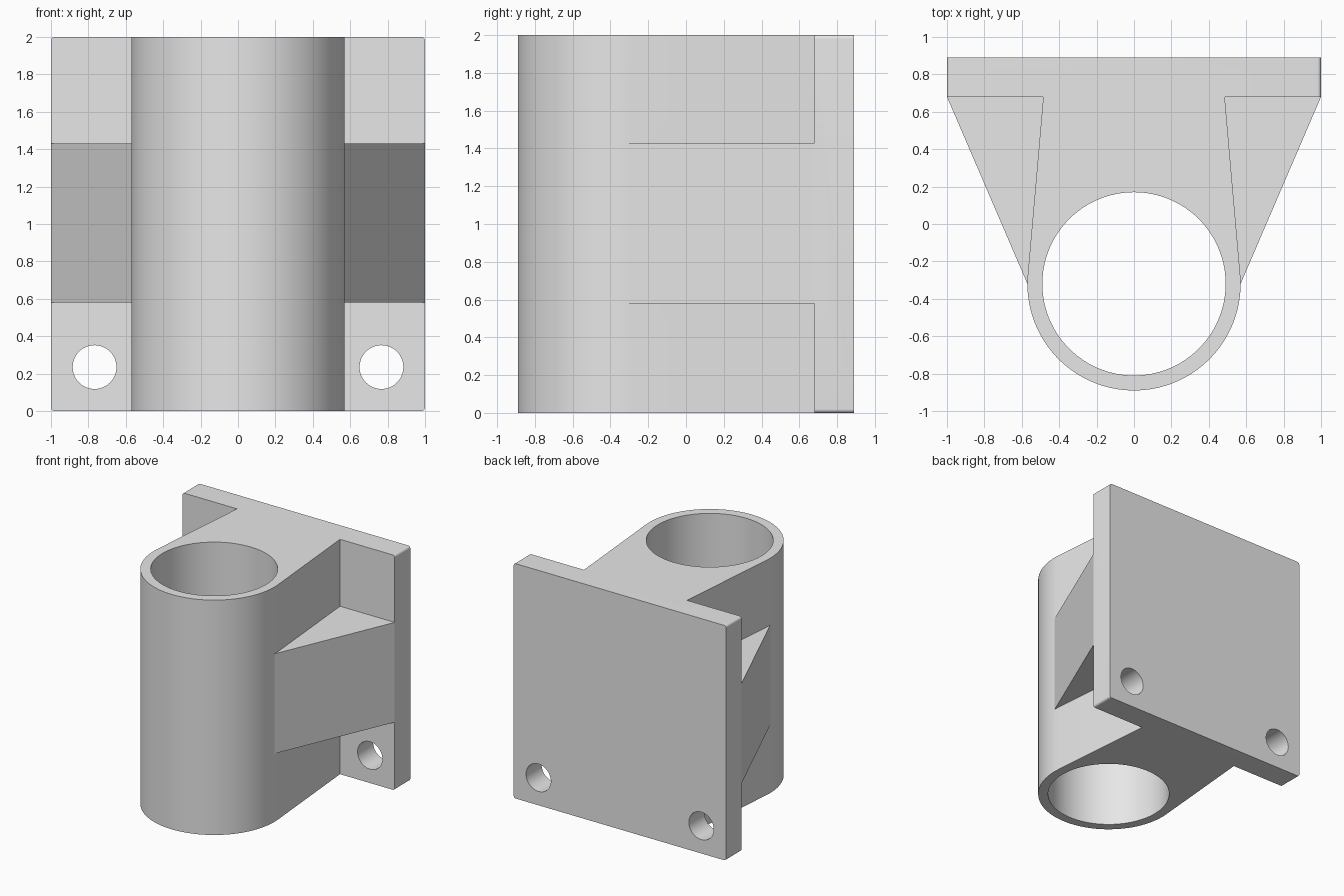
import bpy, bmesh
from math import sin, cos, pi, radians, atan2
from mathutils import Matrix

scene = bpy.context.scene
cube = bpy.data.objects.get("Cube")
if cube:
    bpy.data.objects.remove(cube, do_unlink=True)

# Main dimensions
HEIGHT = 2.0
TUBE_Y, TUBE_R, BORE_R = -0.32, 0.57, 0.49
PLATE_FRONT, PLATE_BACK, CORNER = 0.68, 0.89, 0.02
NECK_X = 0.485
HOLE_X, HOLE_R, HOLE_Z = 0.767, 0.117, (0.235, 1.77)
GUSSET_Z = (0.58, 1.43)

grey = bpy.data.materials.new("light grey")
grey.use_nodes = True
grey.diffuse_color = (0.8, 0.8, 0.8, 1)
grey.node_tree.nodes["Principled BSDF"].inputs["Base Color"].default_value = (0.8, 0.8, 0.8, 1)


def arc(cx, cy, r, start, end, steps):
    return [(cx + r * cos(start + (end - start) * i / steps),
             cy + r * sin(start + (end - start) * i / steps)) for i in range(steps + 1)]


def circle(cx, cy, r, steps):
    return arc(cx, cy, r, 0, 2 * pi, steps)[:-1]


def prism(name, profile, low, high, upright=False):
    """Extrude a flat profile along z, or along y when upright (profile in x, z)."""
    bm = bmesh.new()
    face = bm.faces.new([bm.verts.new((x, y, low)) for x, y in profile])
    top = bmesh.ops.extrude_face_region(bm, geom=[face])["geom"]
    moved = [v for v in top if isinstance(v, bmesh.types.BMVert)]
    bmesh.ops.translate(bm, verts=moved, vec=(0, 0, high - low))
    if upright:
        swap = Matrix(((1, 0, 0), (0, 0, 1), (0, 1, 0)))
        for v in bm.verts:
            v.co = swap @ v.co
    bmesh.ops.recalc_face_normals(bm, faces=bm.faces)
    mesh = bpy.data.meshes.new(name)
    bm.to_mesh(mesh)
    bm.free()
    mesh.materials.append(grey)
    obj = bpy.data.objects.new(name, mesh)
    scene.collection.objects.link(obj)
    return obj


def combine(target, parts, operation):
    """Apply one boolean per part, then drop the part."""
    for part in parts:
        mod = target.modifiers.new(operation.lower(), "BOOLEAN")
        mod.operation, mod.solver, mod.object = operation, "EXACT", part
        bpy.context.view_layer.update()
        graph = bpy.context.evaluated_depsgraph_get()
        result = bpy.data.meshes.new_from_object(target.evaluated_get(graph))
        target.modifiers.clear()
        target.data = result
        bpy.data.objects.remove(part, do_unlink=True)


# Tube with a neck that tapers back into the plate
tilt = atan2(TUBE_R - NECK_X, PLATE_FRONT - TUBE_Y)
inside = PLATE_FRONT + 0.1
bracket = prism("pipe_bracket",
                arc(0, TUBE_Y, TUBE_R, -pi - tilt, tilt, 72)
                + [(NECK_X, PLATE_FRONT), (NECK_X, inside),
                   (-NECK_X, inside), (-NECK_X, PLATE_FRONT)], 0, HEIGHT)

# Square mounting plate with slightly rounded corners
outline = []
for i, (sx, sz) in enumerate([(1, 1), (-1, 1), (-1, -1), (1, -1)]):
    outline += arc(sx * (1 - CORNER), 1 + sz * (1 - CORNER), CORNER,
                   i * pi / 2, (i + 1) * pi / 2, 8)
plate = prism("mounting_plate", outline, PLATE_FRONT, PLATE_BACK, upright=True)

# Side gussets between tube and plate edges
gussets = [prism("gusset", [(s * x, y) for x, y in
                            [(TUBE_R, TUBE_Y), (1, PLATE_FRONT), (1, PLATE_FRONT + 0.05),
                             (0.44, PLATE_FRONT + 0.05), (0.54, TUBE_Y + 0.06)]], *GUSSET_Z)
           for s in (-1, 1)]
combine(bracket, [plate] + gussets, "UNION")

# Bore and bolt holes
cutters = [prism("bore_cutter", circle(0, TUBE_Y, BORE_R, 96), -0.5, HEIGHT + 0.5)]
for s in (-1, 1):
    for z in HOLE_Z:
        cutters.append(prism("bolt_hole_cutter", circle(s * HOLE_X, z, HOLE_R, 48),
                             PLATE_FRONT - 0.1, PLATE_BACK + 0.1, upright=True))
combine(bracket, cutters, "DIFFERENCE")

# Smooth round walls, crisp edges
for o in bpy.context.selected_objects:
    o.select_set(False)
bracket.select_set(True)
bpy.context.view_layer.objects.active = bracket
bpy.ops.object.shade_smooth_by_angle(angle=radians(15))
